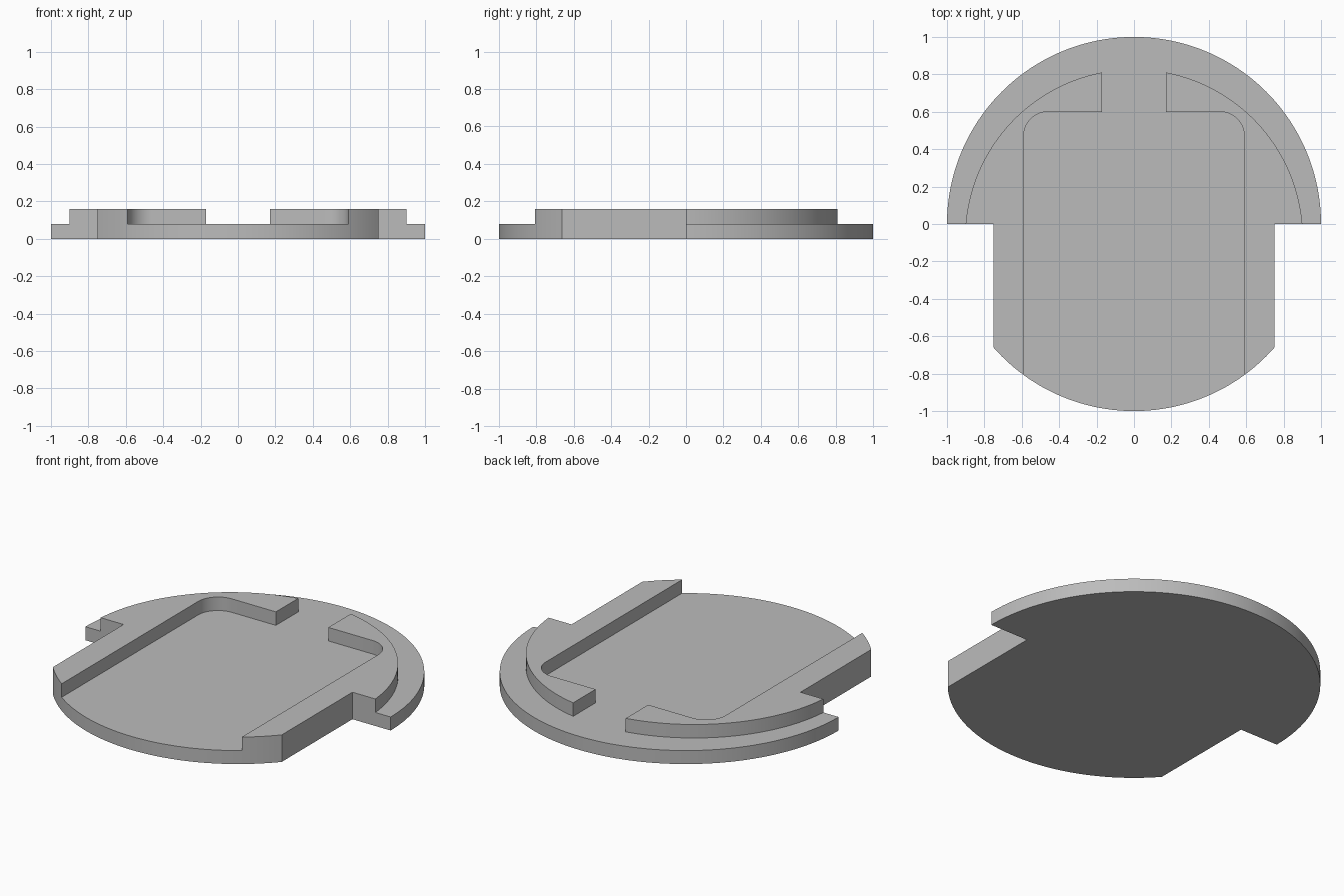
import bpy
import bmesh
from math import radians, degrees, sqrt, sin, cos, atan2

cube = bpy.data.objects.get("Cube")
if cube:
    bpy.data.objects.remove(cube, do_unlink=True)

grey = bpy.data.materials.new("plain grey")
grey.use_nodes = True
colour = (0.5, 0.5, 0.5, 1)
grey.diffuse_color = colour
grey.node_tree.nodes["Principled BSDF"].inputs["Base Color"].default_value = colour

THICK = 0.08      # height of the plate, and of the rim on it
SIDE = 0.75       # half width of the front part
INNER = 0.59      # half width of the recess
GAP = 0.172       # half width of the back opening
BACK = 0.6        # back wall of the recess
FILLET = 0.13
RIM_END = 0.9
RIM_TOP = 0.81


def arc(cx, cy, r, a0, a1, steps):
    """Points on an arc from angle a0 to a1, in degrees."""
    angles = [radians(a0 + (a1 - a0) * i / steps) for i in range(steps + 1)]
    return [(cx + r * cos(a), cy + r * sin(a)) for a in angles]


def extrude_profile(name, points, z0, z1):
    """Solid with a flat outline, smooth along its curves."""
    bm = bmesh.new()
    face = bm.faces.new([bm.verts.new((x, y, z0)) for x, y in points])
    top = bmesh.ops.extrude_face_region(bm, geom=[face], use_keep_orig=True)
    verts = [g for g in top["geom"] if isinstance(g, bmesh.types.BMVert)]
    bmesh.ops.translate(bm, verts=verts, vec=(0, 0, z1 - z0))
    bmesh.ops.recalc_face_normals(bm, faces=bm.faces)
    mesh = bpy.data.meshes.new(name)
    bm.to_mesh(mesh)
    bm.free()
    mesh.materials.append(grey)
    obj = bpy.data.objects.new(name, mesh)
    bpy.context.collection.objects.link(obj)
    bpy.ops.object.select_all(action="DESELECT")
    obj.select_set(True)
    bpy.context.view_layer.objects.active = obj
    bpy.ops.object.shade_smooth_by_angle(angle=radians(30))
    return obj


# Round plate with its front sides cut straight
side_angle = degrees(atan2(-sqrt(1 - SIDE ** 2), SIDE))
outline = arc(0, 0, 1, 0, 180, 96) + [(-SIDE, 0)]
outline += arc(0, 0, 1, -180 - side_angle, side_angle, 64) + [(SIDE, 0)]
extrude_profile("base_plate", outline, 0, THICK)

# Raised rim, one half on each side of the recess
centre = (GAP ** 2 + RIM_TOP ** 2 - RIM_END ** 2) / (2 * RIM_TOP)
radius = sqrt(RIM_END ** 2 + centre ** 2)
start = degrees(atan2(-centre, RIM_END))
end = degrees(atan2(RIM_TOP - centre, GAP))
inner_angle = degrees(atan2(-sqrt(1 - INNER ** 2), INNER))
rim = [(GAP, BACK)]
rim += arc(INNER - FILLET, BACK - FILLET, FILLET, 90, 0, 16)
rim += arc(0, 0, 1, inner_angle, side_angle, 10)
rim += [(SIDE, 0)] + arc(0, centre, radius, start, end, 48)
for name, sign in (("left_rim", 1), ("right_rim", -1)):
    extrude_profile(name, [(sign * x, y) for x, y in rim], THICK, 2 * THICK)
